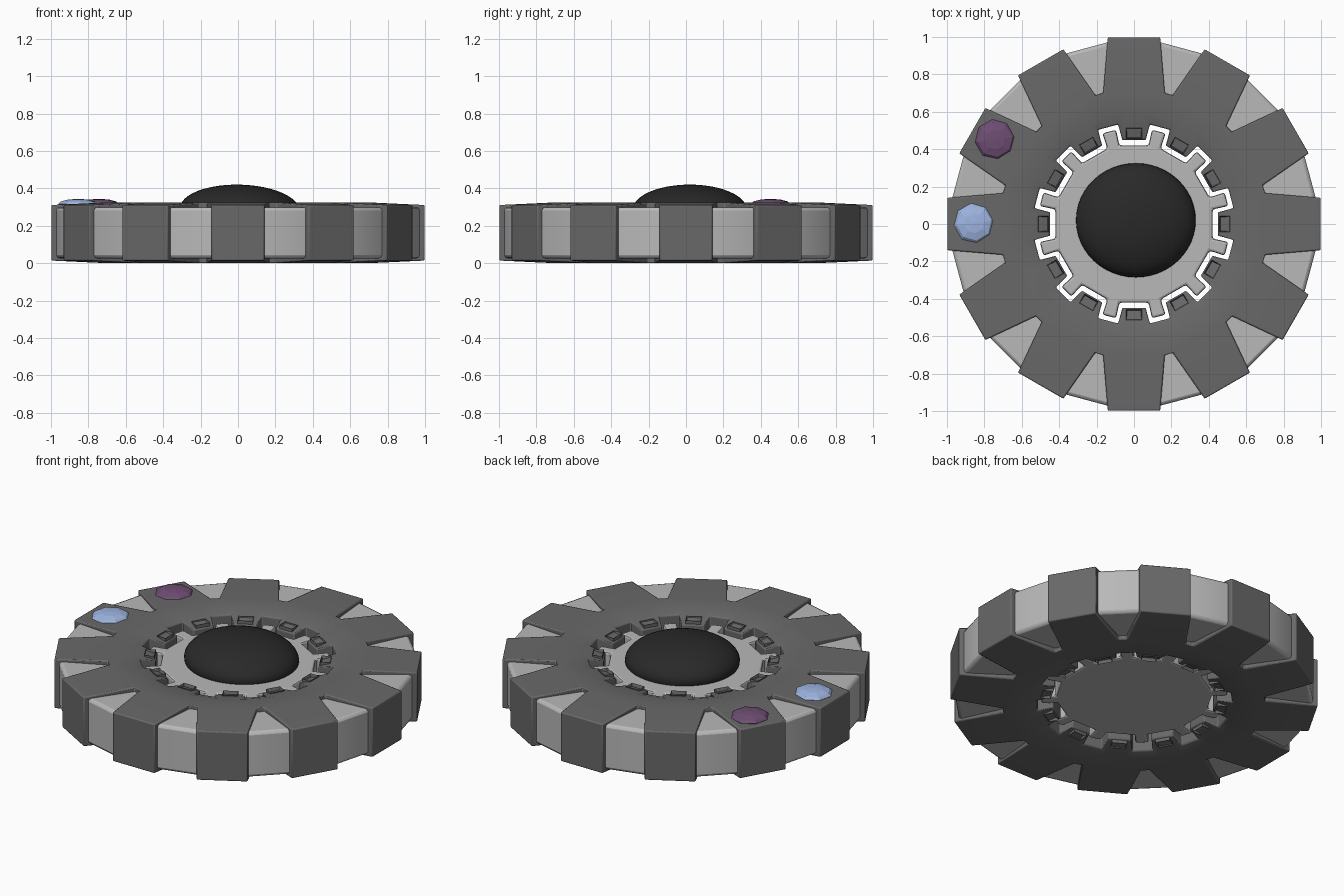
import bpy, bmesh
from math import radians, sin, cos, pi
from mathutils import Matrix, Vector

cube = bpy.data.objects.get("Cube")
if cube:
    bpy.data.objects.remove(cube, do_unlink=True)

COUNT = 12          # teeth around the wheel
MID = 0.1625        # height of the wheel's mirror plane


def material(name, r, g, b):
    m = bpy.data.materials.new(name)
    m.use_nodes = True
    m.diffuse_color = (r, g, b, 1)
    bsdf = m.node_tree.nodes["Principled BSDF"]
    bsdf.inputs["Base Color"].default_value = (r, g, b, 1)
    bsdf.inputs["Roughness"].default_value = 0.7
    return m


dark_grey = material("dark_grey", 0.14, 0.14, 0.14)
light_grey = material("light_grey", 0.48, 0.48, 0.48)
black = material("black", 0.022, 0.022, 0.022)
pale_blue = material("pale_blue", 0.34, 0.46, 0.75)
purple = material("purple", 0.16, 0.075, 0.175)


def finish(bm, name, mat, bevel=0.0, smooth=None):
    bmesh.ops.recalc_face_normals(bm, faces=bm.faces)
    mesh = bpy.data.meshes.new(name)
    bm.to_mesh(mesh)
    bm.free()
    mesh.materials.append(mat)
    obj = bpy.data.objects.new(name, mesh)
    bpy.context.collection.objects.link(obj)
    if bevel:
        mod = obj.modifiers.new("soft_edges", 'BEVEL')
        mod.width = bevel
        mod.segments = 2
        mod.limit_method = 'ANGLE'
        mod.angle_limit = radians(35)
    if smooth:
        bpy.ops.object.select_all(action='DESELECT')
        obj.select_set(True)
        bpy.context.view_layer.objects.active = obj
        bpy.ops.object.shade_smooth_by_angle(angle=radians(smooth))
    return obj


def turned(i, u, v, z):
    """Point at tangent offset u and radius v, in sector i."""
    return Matrix.Rotation(2 * pi * i / COUNT, 3, 'Z') @ Vector((u, v, z))


def slab(name, points, faces, mat, bevel, smooth=None):
    """Top faces mirrored below the middle, with walls on open edges."""
    bm = bmesh.new()
    top = [bm.verts.new(p) for p in points]
    low = [bm.verts.new((p[0], p[1], 2 * MID - p[2])) for p in points]
    pair = dict(zip(top, low))
    for f in faces:
        bm.faces.new([top[k] for k in f])
    rim = [e.verts[:] for e in bm.edges if e.is_boundary]
    for f in faces:
        bm.faces.new([low[k] for k in reversed(f)])
    for a, b in rim:
        bm.faces.new((a, b, pair[b], pair[a]))
    return finish(bm, name, mat, bevel, smooth)


# Toothed wheel: one sector described from hub to tip, repeated around
half = [(0.085, 0.532, 0.305), (0.062, 0.448, 0.285),   # hub notch, hub tooth
        (0.105, 0.585, 0.322), (0.055, 0.590, 0.322),   # upper lip
        (0.165, 0.700, 0.325), (0.140, 0.998, 0.311)]   # tooth root, tooth tip
sector = [(s * u, v, z) for u, v, z in half for s in (-1, 1)]
N = len(sector)
points = [turned(i, *p) for i in range(COUNT) for p in sector]
faces = []
for i in range(COUNT):
    b, n = i * N, ((i - 1) % COUNT) * N
    for f in ((0, 2, 6, 4), (2, 3, 7, 6), (3, 1, 5, 7),
              (4, 6, 7, 5, 9, 8), (8, 9, 11, 10)):
        faces.append([b + k for k in f])
    for left, right in ((0, 4), (4, 8)):                # join to next sector
        faces.append([b + left + 1, n + left, n + right, b + right + 1])
slab("toothed_wheel", points, faces, dark_grey, 0.012, 30)


def polar(r, deg, z):
    return Vector((r * cos(radians(deg)), r * sin(radians(deg)), z))


# Light band seen between the teeth, with one flat side in each gap
SIDES = 2 * COUNT
points = [polar(r, 360 / SIDES * (i + 0.5), 0.299)
          for i in range(SIDES) for r in (0.64, 0.983)]
faces = [[2 * i, 2 * i + 1, (2 * i + 3) % (2 * SIDES), (2 * i + 2) % (2 * SIDES)]
         for i in range(SIDES)]
slab("outer_band", points, faces, light_grey, 0.018, 30)

# Centre disc whose teeth sit loosely in the hub notches
points = [polar(r, 30 * i + a, 0.272) for i in range(COUNT)
          for r, a in ((0.428, -10.5), (0.428, 10.5), (0.513, 10.8), (0.513, 19.2))]
slab("centre_disc", points, [list(range(len(points)))], light_grey, 0.012)

# Sockets on the hub teeth, sunk at both ends
bm = bmesh.new()
for i in range(COUNT):
    place = (Matrix.Rotation(2 * pi * i / COUNT, 4, 'Z')
             @ Matrix.Translation((0, 0.484, MID))
             @ Matrix.Diagonal((0.084, 0.056, 0.29, 1)))
    bmesh.ops.create_cube(bm, size=1, matrix=place)
ends = [f for f in bm.faces if abs(f.normal.z) > 0.9 or
        abs(f.calc_center_median().z - MID) > 0.1]
bmesh.ops.inset_individual(bm, faces=ends, thickness=0.013)
for f in ends:
    for v in f.verts:
        v.co.z += 0.03 if v.co.z < MID else -0.03
finish(bm, "hub_sockets", dark_grey)

# Centre dome, slightly off centre and tipped
bm = bmesh.new()
bmesh.ops.create_uvsphere(
    bm, u_segments=48, v_segments=24, radius=1,
    matrix=Matrix.Translation((0.01, 0.02, 0.287))
    @ Matrix.Rotation(radians(1.5), 4, 'Y')
    @ Matrix.Diagonal((0.32, 0.305, 0.133, 1)))
finish(bm, "centre_dome", black, smooth=60)

# Faceted gems set on two teeth
for name, x, y, top, mat in (("blue_gem", -0.855, 0.005, 0.344, pale_blue),
                             ("purple_gem", -0.743, 0.452, 0.344, purple)):
    bm = bmesh.new()
    bmesh.ops.create_uvsphere(
        bm, u_segments=8, v_segments=6, radius=1,
        matrix=Matrix.Translation((x, y, 0.316))
        @ Matrix.Rotation(radians(8), 4, 'Z')
        @ Matrix.Diagonal((0.108, 0.108, top - 0.316, 1)))
    finish(bm, name, mat)
